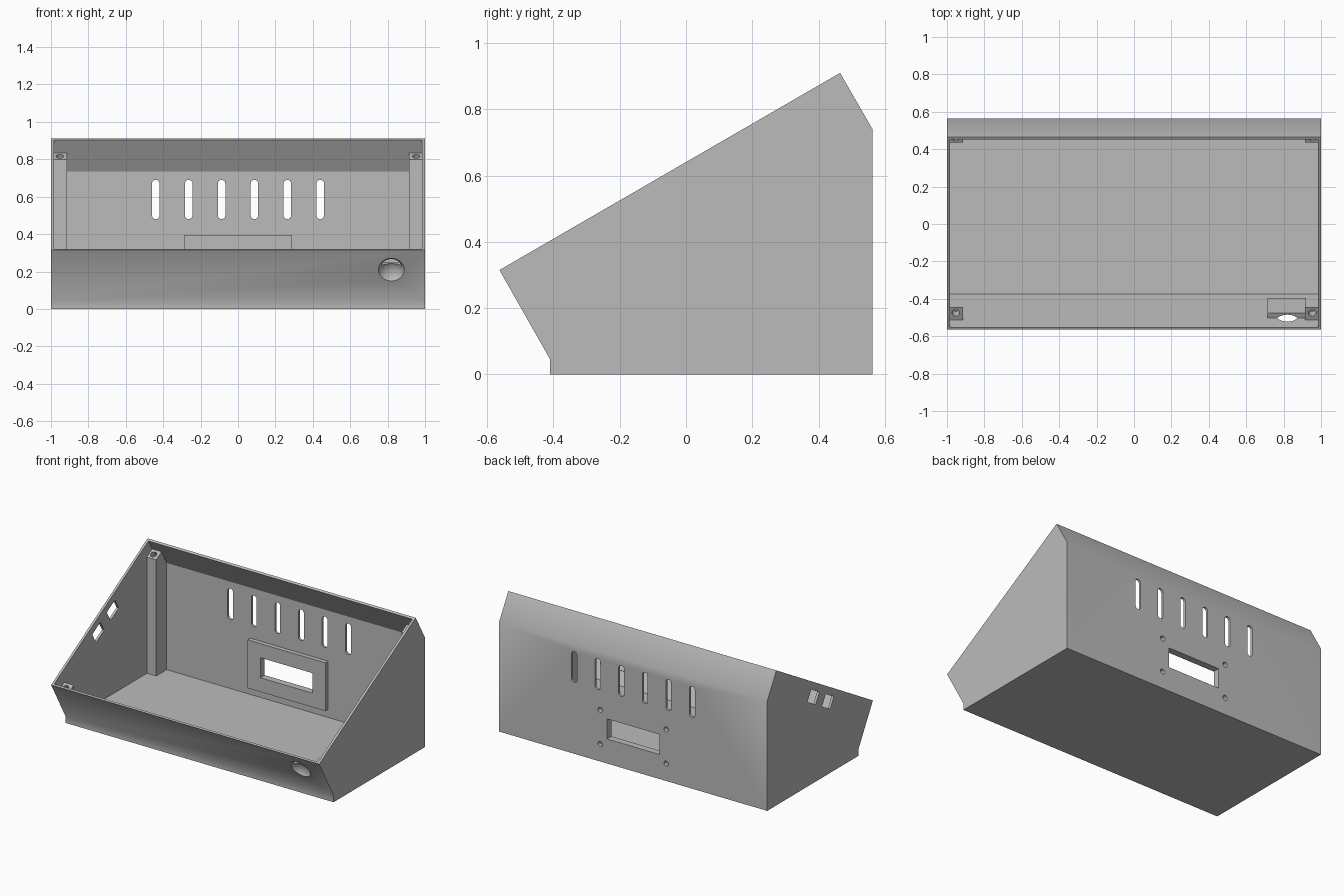
import bpy, bmesh, math
from mathutils import Matrix, Vector

if "Cube" in bpy.data.objects:
    bpy.data.objects.remove(bpy.data.objects["Cube"], do_unlink=True)

grey = bpy.data.materials.new("plain_grey")
grey.use_nodes = True
COLOUR = (0.5, 0.5, 0.5, 1)
grey.diffuse_color = COLOUR
grey.node_tree.nodes["Principled BSDF"].inputs["Base Color"].default_value = COLOUR

WALL = 0.016
BACK = 0.563                       # outer face of the back wall
TILT = math.radians(30)            # slope of the open top
ALONG = Vector((0, math.cos(TILT), math.sin(TILT)))
NORMAL = Vector((0, -math.sin(TILT), math.cos(TILT)))


def add_object(name, bm):
    bmesh.ops.recalc_face_normals(bm, faces=bm.faces)
    mesh = bpy.data.meshes.new(name)
    bm.to_mesh(mesh)
    bm.free()
    mesh.materials.append(grey)
    obj = bpy.data.objects.new(name, mesh)
    bpy.context.collection.objects.link(obj)
    return obj


def prism(name, profile, x0, x1):
    """Extrude a (y, z) profile from x0 to x1."""
    bm = bmesh.new()
    face = bm.faces.new([bm.verts.new((x0, y, z)) for y, z in profile])
    new = bmesh.ops.extrude_face_region(bm, geom=[face])["geom"]
    bmesh.ops.translate(bm, vec=(x1 - x0, 0, 0),
                        verts=[v for v in new if isinstance(v, bmesh.types.BMVert)])
    return add_object(name, bm)


def box(name, centre, size, rotation=Matrix()):
    bm = bmesh.new()
    bmesh.ops.create_cube(bm, size=1, matrix=Matrix.Translation(centre) @ rotation
                          @ Matrix.Diagonal((*size, 1)))
    return add_object(name, bm)


def cylinder(name, centre, radius, depth, axis):
    bm = bmesh.new()
    turn = Vector(axis).to_track_quat("Z", "Y").to_matrix().to_4x4()
    bmesh.ops.create_cone(bm, cap_ends=True, segments=32, radius1=radius, radius2=radius,
                          depth=depth, matrix=Matrix.Translation(centre) @ turn)
    return add_object(name, bm)


def slot(name, x, z0, z1, width):
    """Vertical slot with round ends, cut along y."""
    bm = bmesh.new()
    r = width / 2
    ring = []
    for i in range(26):
        a = math.pi * (i if i < 13 else i - 1) / 12
        z = z1 - r if i < 13 else z0 + r
        ring.append(bm.verts.new((x + r * math.cos(a), BACK - 0.1, z + r * math.sin(a))))
    new = bmesh.ops.extrude_face_region(bm, geom=[bm.faces.new(ring)])["geom"]
    bmesh.ops.translate(bm, vec=(0, 0.2, 0),
                        verts=[v for v in new if isinstance(v, bmesh.types.BMVert)])
    return add_object(name, bm)


def cut(obj, cutters):
    for cutter in cutters:
        mod = obj.modifiers.new("cut", "BOOLEAN")
        mod.operation = "DIFFERENCE"
        mod.solver = "EXACT"
        mod.object = cutter
        bpy.context.view_layer.objects.active = obj
        bpy.ops.object.modifier_apply(modifier=mod.name)


# Case body and its hollow
case = prism("case_shell", [(-0.41, 0), (BACK, 0), (BACK, 0.74), (0.465, 0.91),
                            (-BACK, 0.315), (-0.41, 0.045)], -1, 1)
hollow = prism("hollow_cutter", [(-0.375, WALL), (BACK - WALL, WALL), (BACK - WALL, 0.736),
                                 (0.422, 0.952), (-0.577, 0.362)], WALL - 1, 1 - WALL)

# Ventilation slots, display opening and screw holes in the back
slots = [slot("slot_cutter", s * x, 0.48, 0.69, 0.04)
         for x in (0.088, 0.264, 0.44) for s in (-1, 1)]
opening = box("opening_cutter", (0, BACK, 0.233), (0.39, 0.3, 0.135))
screws = [cylinder("screw_cutter", (s * 0.246, BACK, z), 0.017, 0.06, (0, 1, 0))
          for s in (-1, 1) for z in (0.117, 0.348)]

# Pair of tilted windows in the right side
tilt = Matrix.Rotation(TILT, 4, "X")
windows = [box("window_cutter", (-1, y, z), (0.1, 0.1, 0.08), tilt)
           for y, z in ((0.071, 0.58), (-0.084, 0.49))]

# Round finger dimple in the sloping front
bm = bmesh.new()
bmesh.ops.create_uvsphere(bm, u_segments=48, v_segments=32, radius=0.0875,
                          matrix=Matrix.Translation((0.82, -0.55, 0.184)))
dimple = add_object("dimple_cutter", bm)

cut(case, [hollow, *slots, opening, *screws, *windows, dimple])

# Raised frame inside the back wall
frame = box("display_frame", (0, BACK - WALL - 0.013, 0.233), (0.58, 0.034, 0.325))
cut(frame, [opening, *screws])

# Dimple backing plate inside the front wall
backing = prism("dimple_backing", [(-0.507, 0.23), (-0.475, 0.248),
                                   (-0.395, 0.109), (-0.427, 0.09)], 0.715, 0.92)
cut(backing, [dimple])

# Corner posts with screw holes
parts = [case, frame, backing]
holes = []
for side, x in (("left", 0.953), ("right", -0.953)):
    for end, y, z, profile in (
            ("back", 0.462, 0.816, [(0.435, 0.01), (0.555, 0.01), (0.555, 0.74),
                                    (0.498, 0.8365), (0.435, 0.8)]),
            ("front", -0.475, 0.274, [(-0.445, 0.12), (-0.445, 0.291), (-0.518, 0.249)])):
        post = prism(f"{end}_{side}_post", profile, x - 0.038, x + 0.038)
        hole = cylinder("post_hole_cutter", (x, y, z), 0.02, 0.1, NORMAL)
        cut(post, [hole])
        holes.append(hole)
        parts.append(post)

# Remove cutters and shade the curved cuts smoothly
for cutter in [hollow, *slots, opening, *screws, *windows, dimple, *holes]:
    bpy.data.objects.remove(cutter, do_unlink=True)
bpy.ops.object.select_all(action="DESELECT")
for part in parts:
    part.select_set(True)
bpy.context.view_layer.objects.active = case
bpy.ops.object.shade_smooth_by_angle(angle=math.radians(30))
